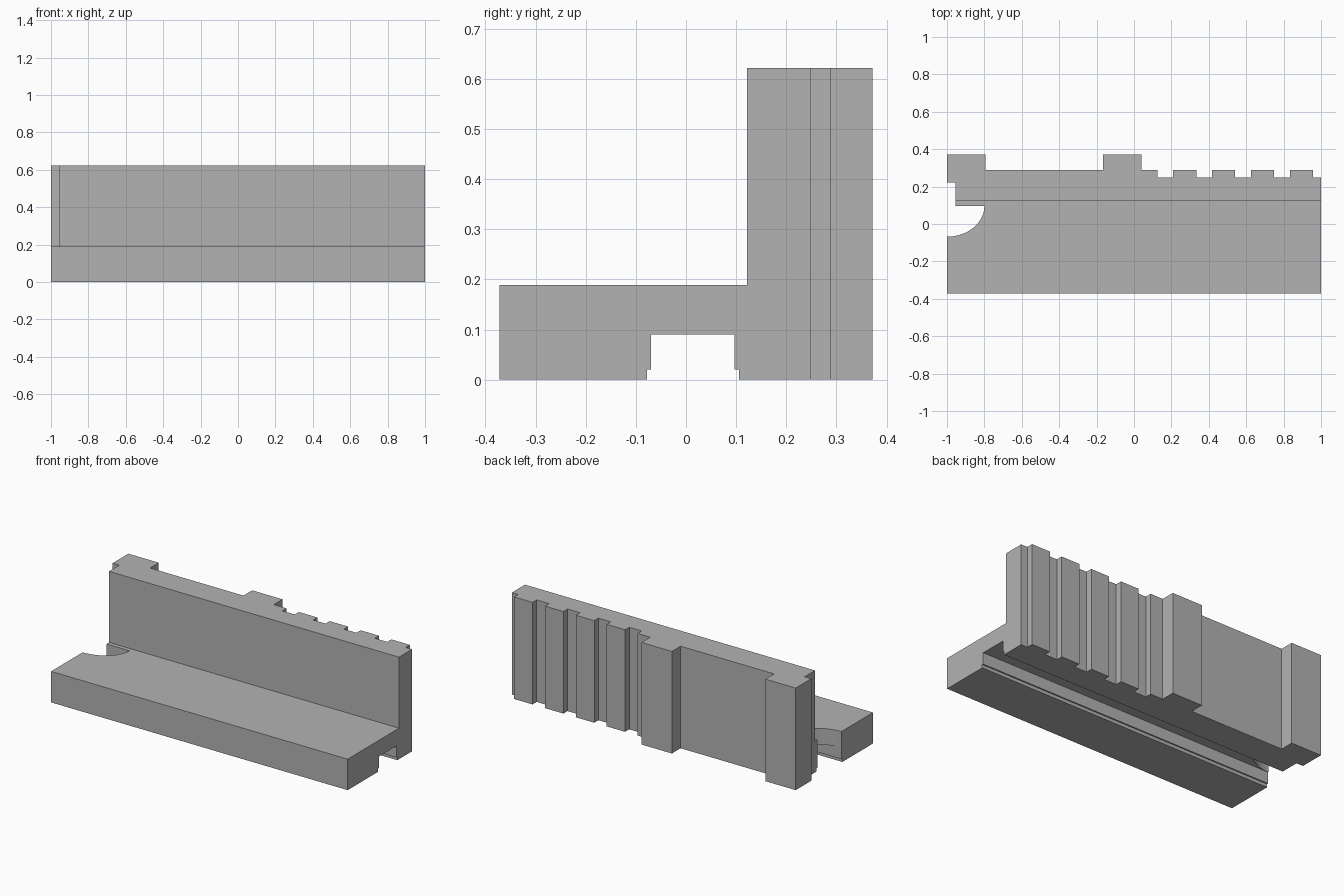
import bpy
import bmesh
from math import sin, cos, pi
from mathutils import Vector

cube = bpy.data.objects.get("Cube")
if cube:
    bpy.data.objects.remove(cube, do_unlink=True)

grey = bpy.data.materials.new("plain_grey")
grey.use_nodes = True
colour = (0.45, 0.45, 0.45, 1)
grey.diffuse_color = colour
grey.node_tree.nodes["Principled BSDF"].inputs["Base Color"].default_value = colour


def prism(name, outline, direction):
    """Extrude a closed 3D outline into a solid."""
    bm = bmesh.new()
    face = bm.faces.new([bm.verts.new(p) for p in outline])
    result = bmesh.ops.extrude_face_region(bm, geom=[face])
    moved = [v for v in result["geom"] if isinstance(v, bmesh.types.BMVert)]
    bmesh.ops.translate(bm, verts=moved, vec=Vector(direction))
    bmesh.ops.recalc_face_normals(bm, faces=bm.faces)
    mesh = bpy.data.meshes.new(name)
    bm.to_mesh(mesh)
    bm.free()
    mesh.materials.append(grey)
    obj = bpy.data.objects.new(name, mesh)
    bpy.context.collection.objects.link(obj)
    return obj


FRONT, BACK, MID, DEEP = -0.372, 0.372, 0.288, 0.248
HEIGHT, SHELF, WALL_Y = 0.622, 0.189, 0.122

# L-shaped section with a stepped channel underneath
section = [(FRONT, 0), (-0.078, 0), (-0.078, 0.02), (-0.07, 0.02),
           (-0.07, 0.09), (0.097, 0.09), (0.097, 0.02), (0.106, 0.02),
           (0.106, 0), (BACK + 0.1, 0), (BACK + 0.1, HEIGHT),
           (WALL_Y, HEIGHT), (WALL_Y, SHELF), (FRONT, SHELF)]
body = prism("ledge_and_wall", [(-1.1, y, z) for y, z in section], (2.2, 0, 0))

# Plan: front edge, then stepped back edge from left to right
plan = [(-1, FRONT - 0.1), (1, FRONT - 0.1), (1, DEEP)]
for i in range(4):
    right = 0.957 - i * 0.208
    plan += [(right, DEEP), (right, MID), (right - 0.124, MID), (right - 0.124, DEEP)]
plan += [(0.125, DEEP), (0.125, MID), (0.04, MID), (0.04, BACK),
         (-0.165, BACK), (-0.165, MID), (-0.795, MID), (-0.795, BACK), (-1, BACK)]
# End notch and rounded scoop
plan += [(-1, 0.222), (-0.955, 0.222), (-0.955, 0.097)]
STEPS = 24
for i in range(STEPS + 1):
    a = i / STEPS * pi / 2
    plan.append((-1 + 0.2 * cos(a), 0.097 - 0.165 * sin(a)))
cutter = prism("plan_cutter", [(x, y, -0.1) for x, y in plan], (0, 0, 1))
cutter.hide_render = True

# Trim the section to the plan
trim = body.modifiers.new("trim", "BOOLEAN")
trim.operation = "INTERSECT"
trim.solver = "EXACT"
trim.object = cutter
depsgraph = bpy.context.evaluated_depsgraph_get()
mesh = bpy.data.meshes.new_from_object(body.evaluated_get(depsgraph))
body.modifiers.clear()
body.data = mesh
bpy.data.objects.remove(cutter, do_unlink=True)
